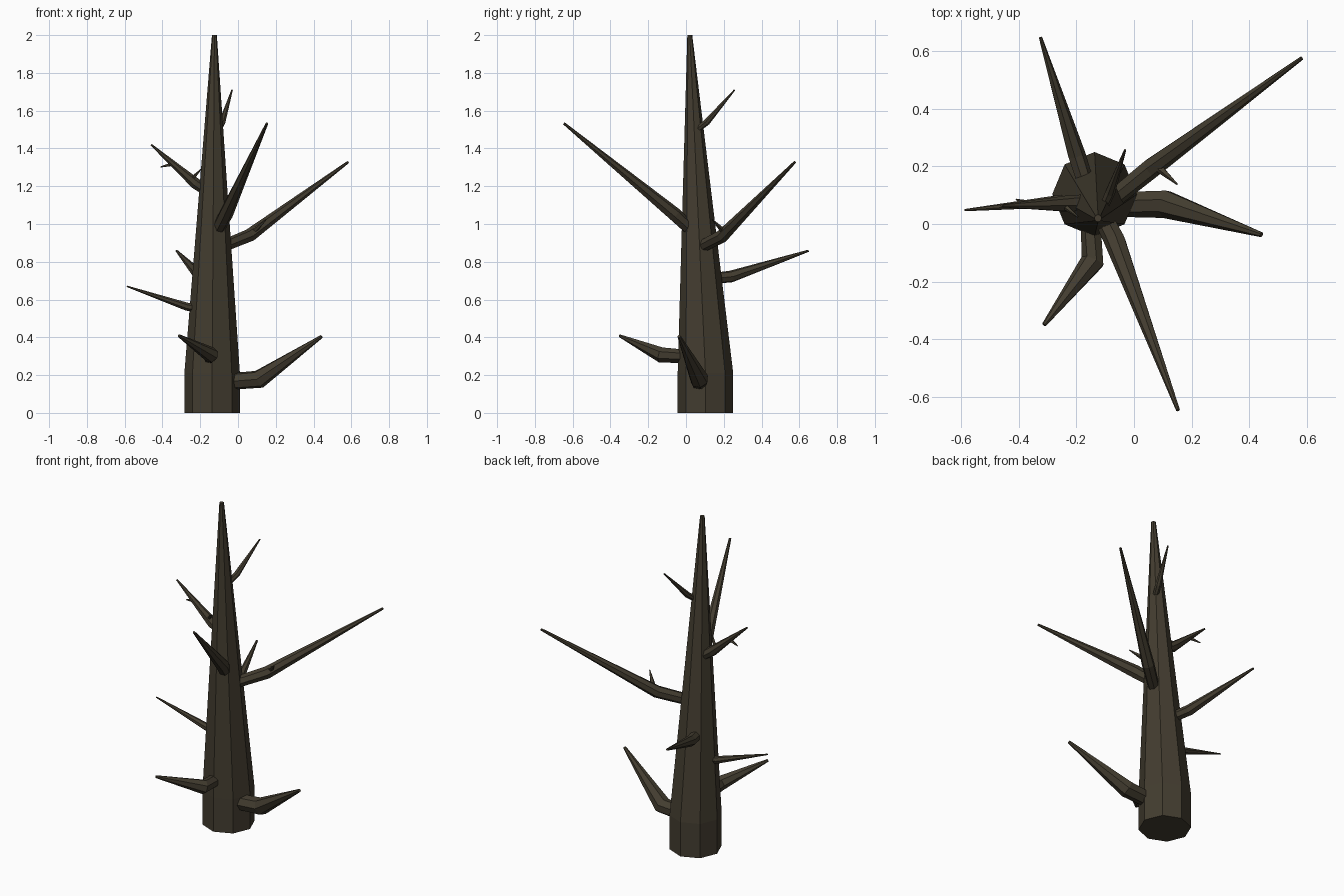
import bpy, bmesh, math
from mathutils import Vector

bark = bpy.data.materials.new("dark_bark")
bark.diffuse_color = (0.056, 0.046, 0.029, 1)


def tube(name, points, sides, level=False):
    """Closed faceted tube through (x, y, z, radius) points."""
    bm = bmesh.new()
    pos = [Vector(p[:3]) for p in points]
    rings = []
    for i, p in enumerate(points):
        a, b = pos[max(i - 1, 0)], pos[min(i + 1, len(pos) - 1)]
        t = Vector((0, 0, 1)) if level else (b - a).normalized()
        u = Vector((1, 0, 0)) if level else t.cross(Vector((0, 0, 1))).normalized()
        v = t.cross(u)
        rings.append([bm.verts.new(pos[i] + p[3] * (math.cos(k) * u + math.sin(k) * v))
                      for k in (2 * math.pi * j / sides for j in range(sides))])
    for lo, hi in zip(rings, rings[1:]):
        for j in range(sides):
            n = (j + 1) % sides
            bm.faces.new((lo[j], lo[n], hi[n], hi[j]))
    bm.faces.new(rings[0][::-1])
    bm.faces.new(rings[-1])
    bmesh.ops.recalc_face_normals(bm, faces=bm.faces)
    me = bpy.data.meshes.new(name)
    bm.to_mesh(me)
    bm.free()
    me.materials.append(bark)
    ob = bpy.data.objects.new(name, me)
    bpy.context.collection.objects.link(ob)


# Trunk: straight foot, then a long leaning taper
tube("trunk", [(-0.137, 0.103, 0, 0.147), (-0.137, 0.103, 0.21, 0.147),
               (-0.125, 0.02, 2, 0.013)], 8, level=True)

# Branches: root inside the trunk, elbow, tip
branches = {
    "low_right_branch": [(-0.06, 0.07, 0.165, 0.045), (0.11, 0.07, 0.178, 0.05), (0.443, -0.037, 0.405, 0.009)],
    "low_front_branch": [(-0.15, 0.02, 0.297, 0.036), (-0.143, -0.13, 0.307, 0.042), (-0.312, -0.35, 0.408, 0.008)],
    "left_branch": [(-0.19, 0.083, 0.55, 0.022), (-0.27, 0.077, 0.562, 0.022), (-0.588, 0.048, 0.67, 0.004)],
    "back_branch": [(-0.165, 0.13, 0.71, 0.03), (-0.2, 0.24, 0.722, 0.032), (-0.325, 0.648, 0.858, 0.006)],
    "long_right_branch": [(-0.07, 0.09, 0.885, 0.033), (0.06, 0.195, 0.938, 0.036), (0.582, 0.576, 1.327, 0.007)],
    "front_branch": [(-0.105, 0.02, 0.975, 0.034), (-0.065, -0.06, 1.05, 0.038), (0.153, -0.646, 1.532, 0.007)],
    "upper_left_branch": [(-0.16, 0.075, 1.17, 0.028), (-0.225, 0.07, 1.215, 0.03), (-0.46, 0.063, 1.42, 0.005)],
    "upper_back_branch": [(-0.105, 0.06, 1.50, 0.016), (-0.083, 0.11, 1.54, 0.018), (-0.031, 0.257, 1.71, 0.004)],
}
for name, pts in branches.items():
    tube(name, pts, 7)

# Small twigs growing from the branches
twigs = {
    "long_branch_twig": [(0.075, 0.205, 0.955, 0.018), (0.15, 0.138, 1.025, 0.003)],
    "upper_left_twig_outer": [(-0.345, 0.068, 1.318, 0.011), (-0.41, 0.085, 1.302, 0.003)],
    "upper_left_twig_inner": [(-0.245, 0.065, 1.238, 0.012), (-0.195, 0.025, 1.29, 0.003)],
}
for name, pts in twigs.items():
    tube(name, pts, 5)
